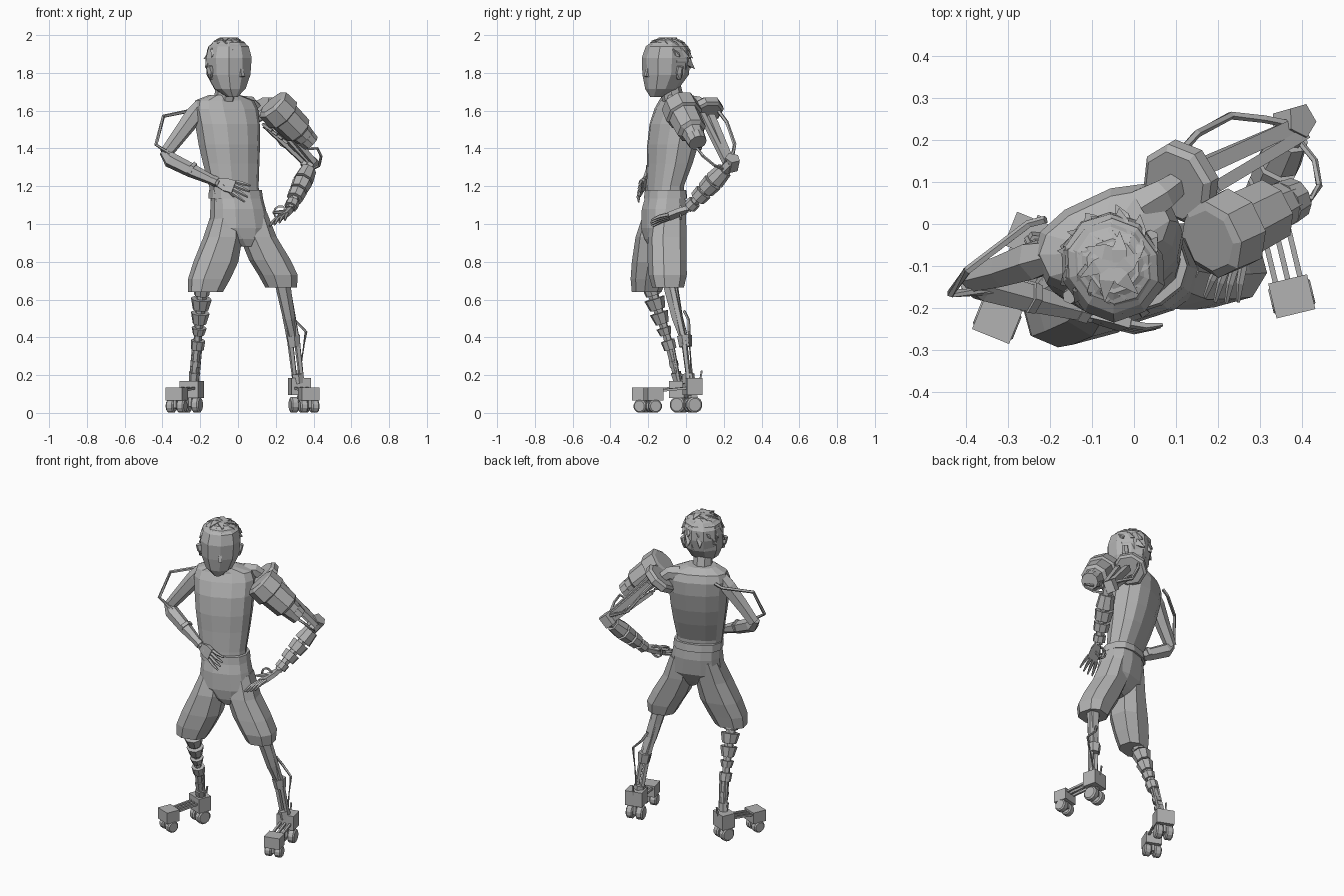
import bpy, bmesh, math, random
from mathutils import Vector, Matrix

if "Cube" in bpy.data.objects:
    bpy.data.objects.remove(bpy.data.objects["Cube"])
random.seed(4)

grey = bpy.data.materials.new("plain_grey")
grey.use_nodes = True
GREY = (0.45, 0.45, 0.45, 1)
grey.diffuse_color = GREY
grey.node_tree.nodes["Principled BSDF"].inputs["Base Color"].default_value = GREY


def finish(name, bm):
    bmesh.ops.recalc_face_normals(bm, faces=bm.faces)
    me = bpy.data.meshes.new(name)
    bm.to_mesh(me)
    bm.free()
    me.materials.append(grey)
    bpy.context.collection.objects.link(bpy.data.objects.new(name, me))


def skin(bm, rings):
    """Join rings of points into a capped shell."""
    rows = [[bm.verts.new(p) for p in ring] for ring in rings]
    n = len(rows[0])
    for a, b in zip(rows, rows[1:]):
        for i in range(n):
            j = (i + 1) % n
            bm.faces.new((a[i], a[j], b[j], b[i]))
    bm.faces.new(rows[0])
    bm.faces.new(rows[-1])


def loft(name, rings, turn, n=10, power=0.8):
    """Level rings (x, y, z, half width, half depth), turned about z."""
    rot = Matrix.Rotation(math.radians(turn), 3, 'Z')
    out = []
    for x, y, z, w, d in rings:
        row = []
        for i in range(n):
            a = 2 * math.pi * (i + 0.5) / n
            c, s = math.cos(a), math.sin(a)
            p = Vector((math.copysign(abs(c) ** power, c) * w,
                        math.copysign(abs(s) ** power, s) * d, 0))
            row.append(rot @ p + Vector((x, y, z)))
        out.append(row)
    bm = bmesh.new()
    skin(bm, out)
    finish(name, bm)


def tube_into(bm, pts, radii, n=6):
    pts = [Vector(p) for p in pts]
    if not isinstance(radii, (list, tuple)):
        radii = [radii] * len(pts)
    rings = []
    for i, p in enumerate(pts):
        t = pts[min(i + 1, len(pts) - 1)] - pts[max(i - 1, 0)]
        q = t.to_track_quat('Z', 'Y')
        rings.append([p + q @ Vector((math.cos(a), math.sin(a), 0)) * radii[i]
                      for a in (2 * math.pi * (k + 0.5) / n for k in range(n))])
    skin(bm, rings)


def tube(name, pts, radii, n=6):
    bm = bmesh.new()
    tube_into(bm, pts, radii, n)
    finish(name, bm)


def box(name, centre, size, q):
    bm = bmesh.new()
    bmesh.ops.create_cube(bm, size=1, matrix=Matrix.LocRotScale(Vector(centre), q, Vector(size)))
    finish(name, bm)


def cups(name, a, b, specs, n=6):
    """Tapered collars threaded on a limb: (position, length, start radius, end radius)."""
    a, b = Vector(a), Vector(b)
    d = (b - a).normalized()
    bm = bmesh.new()
    for t, length, r1, r2 in specs:
        c = a.lerp(b, t)
        tube_into(bm, [c - d * length / 2, c + d * length / 2], [r1, r2], n)
    finish(name, bm)


def hand(name, wrist, knuckle, tip, spread, thumb):
    w, k, t, s = (Vector(v) for v in (wrist, knuckle, tip, spread))
    bm = bmesh.new()
    nrm = (k - w).cross(s).normalized() * 0.012
    skin(bm, [[c + s * f + nrm, c - s * f + nrm, c - s * f - nrm, c + s * f - nrm]
              for c, f in ((w, 0.55), (w.lerp(k, 0.5), 1), (k, 1))])
    for i in range(4):
        f = (i - 1.5) / 1.7
        end = t + s * f * 1.5 - (t - k) * 0.12 * abs(f)
        mid = (k + s * f).lerp(end, 0.5) + nrm * 0.5
        tube_into(bm, [k + s * f, mid, end], [0.011, 0.010, 0.005], 5)
    tube_into(bm, [w.lerp(k, 0.4), w.lerp(k, 0.7) + Vector(thumb) * 0.5, k + Vector(thumb)],
              [0.014, 0.012, 0.006], 5)
    finish(name, bm)


# Torso and neck
loft("torso", [(-.01, -.115, 1.10, .13, .088), (-.022, -.112, 1.20, .135, .084),
               (-.036, -.086, 1.32, .152, .105), (-.046, -.07, 1.42, .165, .12),
               (-.056, -.052, 1.53, .174, .124), (-.066, -.036, 1.61, .178, .108),
               (-.07, -.032, 1.655, .162, .085), (-.072, -.055, 1.682, .085, .06)], 25, 12)
tube("neck", [(-.072, -.06, 1.62), (-.06, -.09, 1.76)], [.06, .054], 8)

# Head, nose and ears, turned towards the left
loft("head", [(-.03, -.16, 1.672, .025, .03), (-.043, -.128, 1.715, .08, .088),
              (-.05, -.108, 1.79, .113, .122), (-.05, -.105, 1.88, .12, .128),
              (-.05, -.10, 1.94, .105, .112), (-.05, -.10, 1.975, .06, .065)], 36, 10, .9)
face = Vector((0.59, -0.81, 0))
side = Vector((0.81, 0.59, 0))
mid = Vector((-.05, -.11, 1.80))
tube("nose", [mid + face * .105 + Vector((0, 0, .05)), mid + face * .122 - Vector((0, 0, .02))], [.008, .016], 4)
for label, sgn in (("left", 1), ("right", -1)):
    e = mid + side * sgn * .108 - face * .01
    tube(label + "_ear", [e + Vector((0, 0, -.035)), e, e + side * sgn * .012 + Vector((0, 0, .035))],
         [.01, .022, .018], 6)

# Hair: a shell over the back of the head with layered tufts
loft("hair_shell", [(-.066, -.078, 1.79, .09, .088), (-.06, -.085, 1.86, .117, .112),
                    (-.052, -.095, 1.92, .113, .122), (-.05, -.098, 1.96, .085, .095),
                    (-.05, -.098, 1.982, .04, .04)], 36, 10, 1)
bm = bmesh.new()
for row, (height, count) in enumerate(((.02, 9), (.45, 13), (.75, 11), (.93, 6))):
    for i in range(count):
        a = 2 * math.pi * (i + .5 * (row % 2)) / count
        if math.sin(a) > (-.1, .35, 2, 2)[row]:
            continue
        flat = math.sqrt(1 - height * height)
        out = side * math.cos(a) * flat + face * math.sin(a) * flat
        n = out + Vector((0, 0, height))
        base = Vector((-.05, -.098, 1.855)) + Vector((n.x * .103, n.y * .108, n.z * .122))
        swirl = Vector((-out.y, out.x, 0)) * random.uniform(.1, .6)
        lean = (n * .3 + swirl + out * .4 - Vector((0, 0, .75 * flat))).normalized()
        tube_into(bm, [base - lean * .03, base, base + lean * random.uniform(.04, .06)],
                  [.022, .026, .001], 4)
finish("hair_tufts", bm)

# Knee-length trousers and waistband
loft("trouser_hips", [(-.01, -.108, 1.165, .134, .095), (0, -.115, 1.08, .146, .112),
                      (.01, -.122, .98, .162, .108), (.03, -.13, .92, .10, .085),
                      (.037, -.135, .88, .03, .06)], 18, 12)
loft("waistband", [(-.012, -.108, 1.135, .144, .108), (-.014, -.108, 1.18, .14, .102)], 18, 12)
loft("right_trouser_leg", [(-.065, -.13, 1.06, .07, .095), (-.08, -.16, .93, .10, .105),
                           (-.117, -.182, .80, .118, .10), (-.152, -.20, .71, .112, .088),
                           (-.172, -.208, .64, .092, .075)], 15, 8)
loft("left_trouser_leg", [(.075, -.09, 1.06, .075, .09), (.107, -.10, .93, .095, .10),
                          (.168, -.10, .81, .108, .10), (.212, -.097, .73, .102, .098),
                          (.228, -.095, .665, .082, .082)], 15, 8)

# Right lower leg: stacked collars on a rod
knee, shin, ankle = (-.19, -.185, .66), (-.213, -.09, .36), (-.235, -.04, .16)
tube("right_shin_rod", [knee, (-.21, -.105, .42), ankle], [.03, .022, .02])
cups("right_shin_collars", knee, shin,
     [(.06, .04, .045, .04), (.28, .06, .056, .042), (.53, .06, .05, .036),
      (.76, .04, .04, .03), (1, .05, .038, .034)], 8)
cups("right_ankle_collars", shin, ankle, [(.5, .03, .026, .026), (.85, .05, .03, .026)])
for dx in (-.02, .02):
    tube("right_shin_piston", [(-.215 + dx, -.07, .36), (-.235 + dx, -.03, .14)], .008, 5)

# Left lower leg: paired struts with a bent piston
for dx in (-.018, .018):
    tube("left_shin_strut", [(.24 + dx, -.075, .68), (.295 + dx, -.01, .38), (.32 + dx, .015, .17)],
         [.02, .017, .014], 5)
tube("left_shin_core", [(.235, -.085, .69), (.27, -.045, .50), (.295, -.005, .38)], [.042, .032, .024])
cups("left_shin_collars", (.295, -.005, .38), (.32, .015, .16),
     [(0, .06, .04, .034), (.9, .05, .034, .034)])
tube("left_shin_piston", [(.275, -.01, .54), (.30, .015, .49), (.36, .015, .43), (.325, .03, .20)], .008, 5)


# Wheeled feet
def foot(label, heel, toe, top):
    h, t = Vector((*heel, 0)), Vector((*toe, 0))
    d = (t - h).normalized()
    lat = Vector((-d.y, d.x, 0))
    q = d.to_track_quat('Y', 'Z')
    up = Vector((0, 0, 1))
    box(label + "_heel_block", h + up * (top - .045), (.105, .085, .09), q)
    box(label + "_toe_block", t + up * .10, (.095, .085, .07), q)
    for k in (-.03, 0, .03):
        tube(label + "_foot_bar", [h + lat * k + up * .135, t + lat * k + up * .115], .009, 4)
    for part, c, r in (("heel", h, .043), ("toe", t, .036)):
        tube(label + "_" + part + "_axle", [c + lat * s * .05 + up * r for s in (-1, 1)], .012)
        box(label + "_" + part + "_fork", c + up * (r + .02), (.016, .05, .06), q)
        for s in (-1, 1):
            p = c + lat * s * .03 + up * r
            tube(label + "_" + part + "_wheel", [p + lat * e for e in (-.021, -.014, .014, .021)],
                 [r * .8, r, r, r * .8], 12)
    tube(label + "_heel_spur", [h - d * .04 + up * (top - .02), h - d * .05 + up * (top + .04)], .006, 4)


foot("right", (-.245, -.03), (-.325, -.228), .17)
foot("left", (.325, .035), (.375, -.172), .185)

# Right arm, slim, with the hand on the waist
tube("right_upper_arm", [(-.19, -.075, 1.63), (-.235, -.085, 1.57), (-.31, -.11, 1.47), (-.385, -.13, 1.37)],
     [.04, .05, .042, .034])
tube("right_forearm", [(-.395, -.135, 1.385), (-.36, -.145, 1.34), (-.25, -.175, 1.285), (-.10, -.215, 1.215)],
     [.025, .042, .038, .022])
cups("right_arm_collars", (-.385, -.135, 1.36), (-.10, -.215, 1.215), [(.5, .02, .043, .04), (.92, .025, .028, .028)])
tube("right_arm_cable", [(-.21, .01, 1.62), (-.25, .0, 1.60), (-.395, -.11, 1.57), (-.435, -.165, 1.42),
                         (-.36, -.16, 1.37), (-.25, -.165, 1.30)], .010, 5)
hand("right_hand", (-.11, -.213, 1.22), (-.02, -.24, 1.195), (.06, -.245, 1.155),
     (.012, .004, .032), (.0, -.005, -.05))

# Left shoulder disc, square to the arm, and armoured sleeve
arm = Vector((.55, .33, -.75)).normalized()
disc = Vector((.11, .10, 1.60))
tube("left_shoulder_disc", [disc + arm * e for e in (-.025, -.012, .02, .03)], [.085, .10, .10, .085], 8)
tube("left_shoulder_peg", [(.02, .04, 1.63), (.07, .07, 1.635), (.11, .10, 1.60)], [.05, .04, .03], 6)
tube("left_sleeve", [(.178, -.04, 1.64), (.185, -.037, 1.632), (.24, -.01, 1.575), (.245, -.008, 1.57),
                     (.32, .03, 1.495), (.33, .035, 1.485), (.365, .052, 1.45)],
     [.075, .096, .10, .085, .08, .06, .052], 8)
tube("left_sleeve_ring", [(.355, .047, 1.46), (.385, .062, 1.43)], [.056, .05], 10)
tube("left_sleeve_bracket", [(.12, .09, 1.59), (.22, .0, 1.59)], .03, 5)

# Left upper arm bars, elbow and cables
a, elbow = Vector((.16, .13, 1.57)), Vector((.388, .235, 1.32))
for off, r in (((0, 0, 0), .026), ((.03, -.045, .01), .02), ((-.02, .01, -.05), .014)):
    tube("left_upper_arm_bar", [a + Vector(off), elbow + Vector(off) * .5], r, 4)
tube("left_elbow", [elbow + Vector((-.03, .0, -.025)), elbow + Vector((.012, .012, .03))], .042, 5)
tube("left_back_cable", [(.11, .17, 1.60), (.15, .215, 1.54), (.23, .258, 1.42), (.31, .25, 1.38),
                         (.385, .235, 1.34)], .010, 5)
tube("left_side_cable", [(.37, .08, 1.40), (.42, .06, 1.40), (.44, .09, 1.36), (.43, .15, 1.31),
                         (.39, .20, 1.29)], .008, 5)
for k in range(4):
    s = Vector((.13, .03, 1.53)) + Vector((.028, .012, -.022)) * k
    tube("left_arm_fin", [s, s + Vector((.05, -.03, -.035))], .009, 4)

# Left forearm and hand on the hip
wrist = (.275, .01, 1.08)
tube("left_forearm_rod", [elbow, wrist], [.032, .024])
cups("left_forearm_collars", elbow, wrist,
     [(.26, .08, .044, .054), (.50, .06, .054, .048), (.70, .05, .048, .044), (.90, .04, .036, .036)], 8)
hand("left_hand", wrist, (.235, -.09, 1.04), (.205, -.19, 1.0), (.03, -.004, .012), (-.05, .0, .02))
loop = [Vector((.225 + .035 * math.cos(i * math.pi / 5), -.03, 1.06 + .035 * math.sin(i * math.pi / 5)))
        for i in range(11)]
tube("left_wrist_loop", loop, .007, 4)
